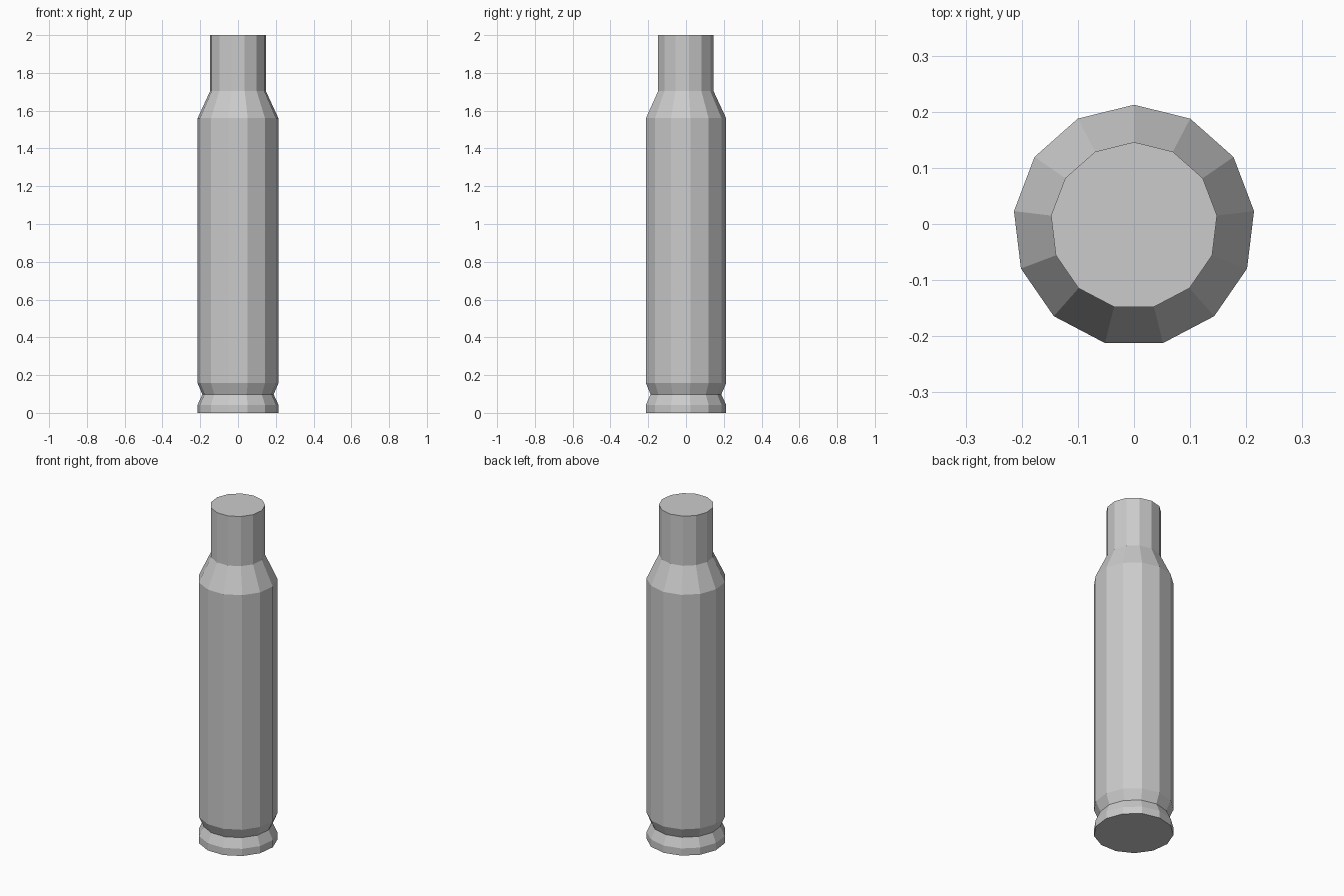
import bpy, bmesh
from math import sin, cos, tau

if "Cube" in bpy.data.objects:
    bpy.data.objects.remove(bpy.data.objects["Cube"])

SIDES = 13
Y_SHIFT = -0.003  # centres the odd-sided outline on y = 0

# Profile from base to mouth: (radius, height)
PROFILE = [
    (0.2155, 0.0), (0.2155, 0.043),   # rim
    (0.19, 0.098),                    # extractor groove
    (0.2155, 0.157), (0.2155, 1.56),  # body
    (0.149, 1.703), (0.149, 2.0),     # shoulder and neck
]


def lathe(name, profile, sides):
    """Flat-faced turned solid with closed ends, one corner facing +y."""
    bm = bmesh.new()
    rings = [[bm.verts.new((r * sin(tau * i / sides),
                            r * cos(tau * i / sides) + Y_SHIFT, z))
              for i in range(sides)] for r, z in profile]
    for low, high in zip(rings, rings[1:]):
        for i in range(sides):
            j = (i + 1) % sides
            bm.faces.new((low[i], low[j], high[j], high[i]))
    bm.faces.new(rings[0])
    bm.faces.new(rings[-1])
    bmesh.ops.recalc_face_normals(bm, faces=bm.faces)
    mesh = bpy.data.meshes.new(name)
    bm.to_mesh(mesh)
    bm.free()
    obj = bpy.data.objects.new(name, mesh)
    bpy.context.collection.objects.link(obj)
    return obj


# Bottlenecked cartridge case
lathe("cartridge_case", PROFILE, SIDES)
